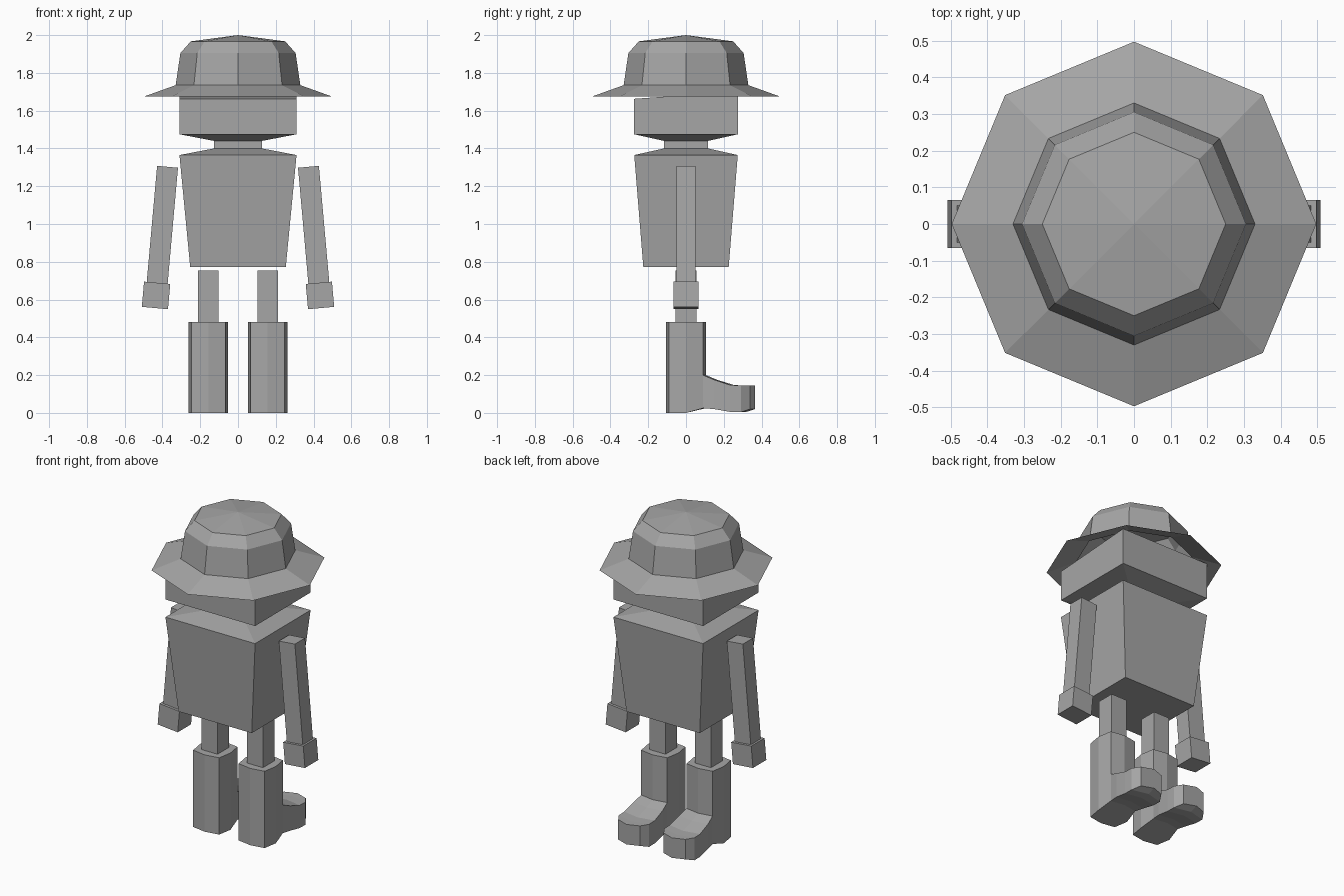
import bpy, bmesh
from math import cos, sin, pi, radians
from mathutils import Matrix

cube = bpy.data.objects.get("Cube")
if cube:
    bpy.data.objects.remove(cube, do_unlink=True)

GREY = (0.38, 0.38, 0.38, 1)
mat = bpy.data.materials.new("plain grey")
mat.use_nodes = True
mat.diffuse_color = GREY
mat.node_tree.nodes["Principled BSDF"].inputs["Base Color"].default_value = GREY


def finish(name, bm, fix_normals=True):
    if fix_normals:
        bmesh.ops.recalc_face_normals(bm, faces=bm.faces)
    mesh = bpy.data.meshes.new(name)
    bm.to_mesh(mesh)
    bm.free()
    mesh.materials.append(mat)
    obj = bpy.data.objects.new(name, mesh)
    bpy.context.collection.objects.link(obj)
    return obj


def loft(name, rings, caps=True, tip=None):
    """Skin a stack of rings, with flat caps or a pointed tip."""
    bm = bmesh.new()
    loops = [[bm.verts.new(p) for p in ring] for ring in rings]
    n = len(loops[0])
    for a, b in zip(loops, loops[1:]):
        for i in range(n):
            j = (i + 1) % n
            bm.faces.new((a[i], a[j], b[j], b[i]))
    if caps:
        bm.faces.new(loops[0][::-1])
        bm.faces.new(loops[-1])
    if tip:
        t = bm.verts.new(tip)
        for i in range(n):
            bm.faces.new((loops[-1][i], loops[-1][(i + 1) % n], t))
    return finish(name, bm, caps)


def rect(hx, hy, z, slope=0):
    return [(sx * hx, sy * hy, z + slope * sy * hy)
            for sx, sy in ((-1, -1), (1, -1), (1, 1), (-1, 1))]


def box(name, centre, size, tilt=0):
    bm = bmesh.new()
    m = Matrix.Translation(centre) @ Matrix.Rotation(tilt, 4, 'Y') @ Matrix.Diagonal((*size, 1))
    bmesh.ops.create_cube(bm, size=1, matrix=m)
    return finish(name, bm)


# Torso, neck and head
loft("torso", [rect(.253, .226, .772), rect(.31, .274, 1.365), rect(.127, .116, 1.4)])
loft("neck", [rect(.127, .116, 1.39), rect(.127, .116, 1.45)])
loft("head", [rect(.127, .116, 1.44), rect(.31, .274, 1.475), rect(.31, .274, 1.682, .07)])

# Hat: open eight-sided shell
hat = [(.497, 1.675), (.33, 1.735), (.305, 1.905), (.25, 1.967)]
loft("hat", [[(r * cos(k * pi / 4), r * sin(k * pi / 4), z) for k in range(8)]
             for r, z in hat], caps=False, tip=(0, 0, 2))

LEG_X, R, D = .157, .105, .09
for side, s in (("left", 1), ("right", -1)):
    # Arm and hand, leaning outwards
    lean = radians(-5.1) * s
    box(side + "_arm", (s * .4005, 0, .995), (.111, .1, .618), lean)
    box(side + "_hand", (s * .434, 0, .622), (.139, .132, .134), lean)

    # Leg
    box(side + "_leg", (s * LEG_X, 0, .61), (.11, .112, .285))

    # Boot shaft, with the sole rising at the instep
    plan = [(R, 0), (D, D), (0, R), (-D, D), (-R, 0), (-D, -D), (0, -R), (D, -D)]
    loft(side + "_boot_shaft",
         [[(s * LEG_X + x, y, .025 if y > .05 else 0) for x, y in plan],
          [(s * LEG_X + x, y, .48) for x, y in plan]])

    # Boot foot: y, top, bottom, half width, forward bulge
    stations = [(.05, .21, .03, .088, .015), (.09, .2, .025, .09, .015),
                (.15, .175, .02, .1, .015), (.235, .147, .005, .105, .02),
                (.29, .145, .004, .105, .025), (.338, .145, .02, .075, .027)]
    rings = []
    for y, top, bottom, w, bulge in stations:
        row = [(-w, y), (0, y + bulge), (w, y)]
        rings.append([(s * LEG_X + x, v, bottom) for x, v in row] +
                     [(s * LEG_X + x, v, top) for x, v in row[::-1]])
    loft(side + "_boot_foot", rings)
